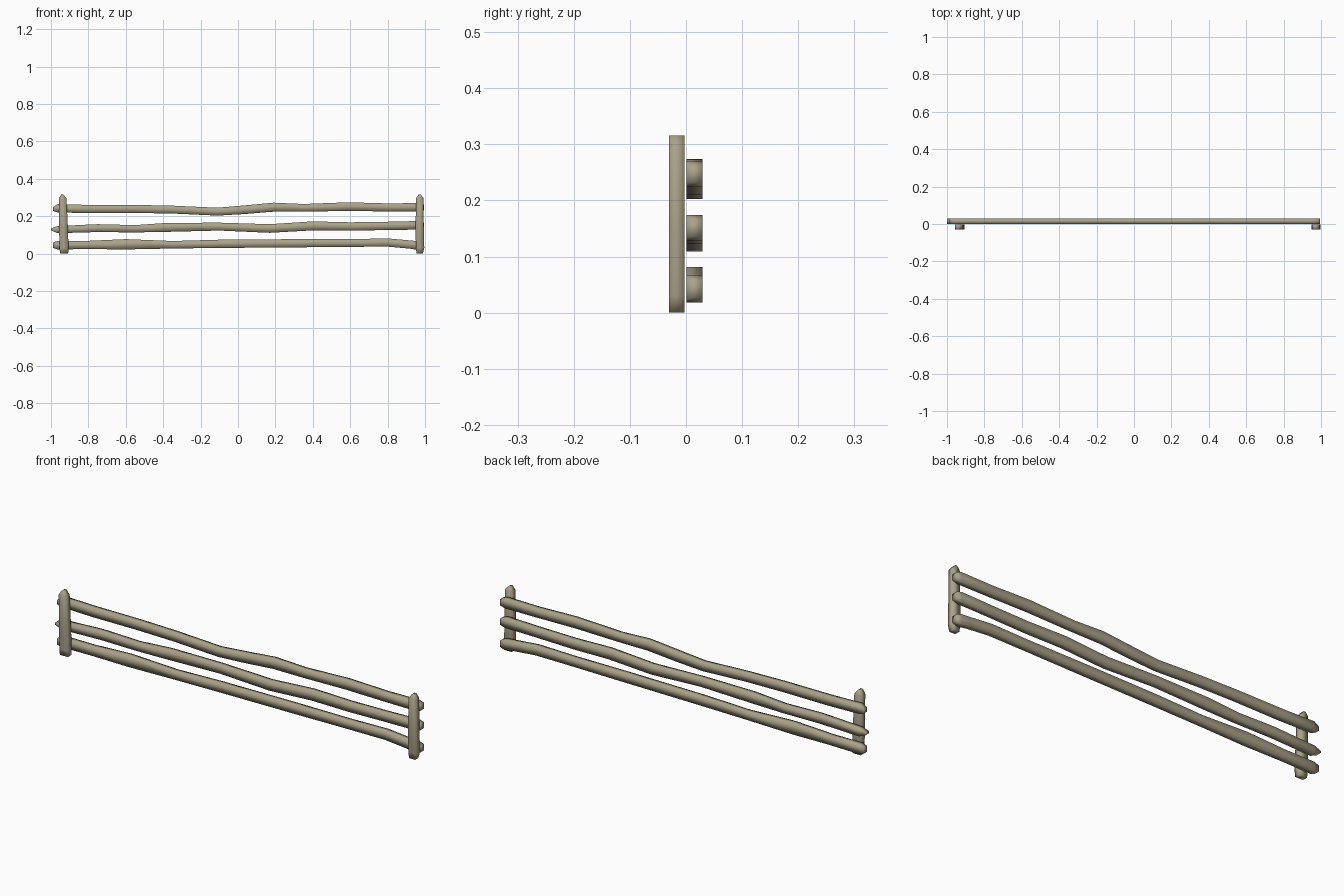
import bpy, bmesh

wood = bpy.data.materials.new("weathered wood")
wood.diffuse_color = (0.40, 0.36, 0.25, 1)


def plank(name, stations, y0, y1, upright=False):
    """Four-sided beam; each station = (position along, low side, high side)."""
    bm = bmesh.new()
    rings = []
    for t, lo, hi in stations:
        ring = []
        for y, s in ((y0, lo), (y1, lo), (y1, hi), (y0, hi)):
            ring.append(bm.verts.new((s, y, t) if upright else (t, y, s)))
        rings.append(ring)
    for a, b in zip(rings, rings[1:]):
        for i in range(4):
            j = (i + 1) % 4
            bm.faces.new((a[i], a[j], b[j], b[i]))
    bm.faces.new(rings[0])
    bm.faces.new(rings[-1][::-1])
    bmesh.ops.recalc_face_normals(bm, faces=bm.faces)
    for f in bm.faces:
        f.smooth = True
    me = bpy.data.meshes.new(name)
    bm.to_mesh(me)
    bm.free()
    me.materials.append(wood)
    ob = bpy.data.objects.new(name, me)
    bpy.context.collection.objects.link(ob)
    return ob


# Wavy horizontal rails with tapered ends
rails = {
    "top_rail": [(-.99, .228, .248), (-.965, .22, .264), (-.8, .216, .26), (-.55, .217, .26),
                 (-.35, .214, .256), (-.11, .203, .245), (.03, .211, .257), (.19, .224, .272),
                 (.35, .224, .265), (.59, .228, .274), (.8, .225, .268), (.97, .224, .27),
                 (.995, .232, .262)],
    "middle_rail": [(-1.0, .124, .134), (-.965, .109, .147), (-.75, .115, .157), (-.55, .113, .152),
                    (-.38, .116, .164), (-.1, .123, .165), (.17, .111, .157), (.4, .124, .172),
                    (.6, .122, .167), (.8, .126, .17), (.97, .128, .174), (.995, .136, .166)],
    "bottom_rail": [(-.99, .03, .058), (-.965, .022, .068), (-.8, .024, .068), (-.6, .022, .077),
                    (-.35, .027, .067), (-.1, .03, .074), (.3, .033, .077), (.6, .036, .077),
                    (.8, .037, .081), (.92, .026, .07), (.97, .018, .066), (.995, .026, .058)],
}
for name, st in rails.items():
    plank(name, st, .001, .029)

# Upright posts with pointed tops, standing in front of the rails
plank("left_post", [(0, -.952, -.908), (.03, -.954, -.906), (.15, -.957, -.91),
                    (.295, -.958, -.917), (.316, -.945, -.933)], -.03, -.003, True)
plank("right_post", [(0, .955, .988), (.03, .951, .996), (.15, .949, .993),
                     (.298, .953, .991), (.316, .967, .977)], -.03, -.003, True)
